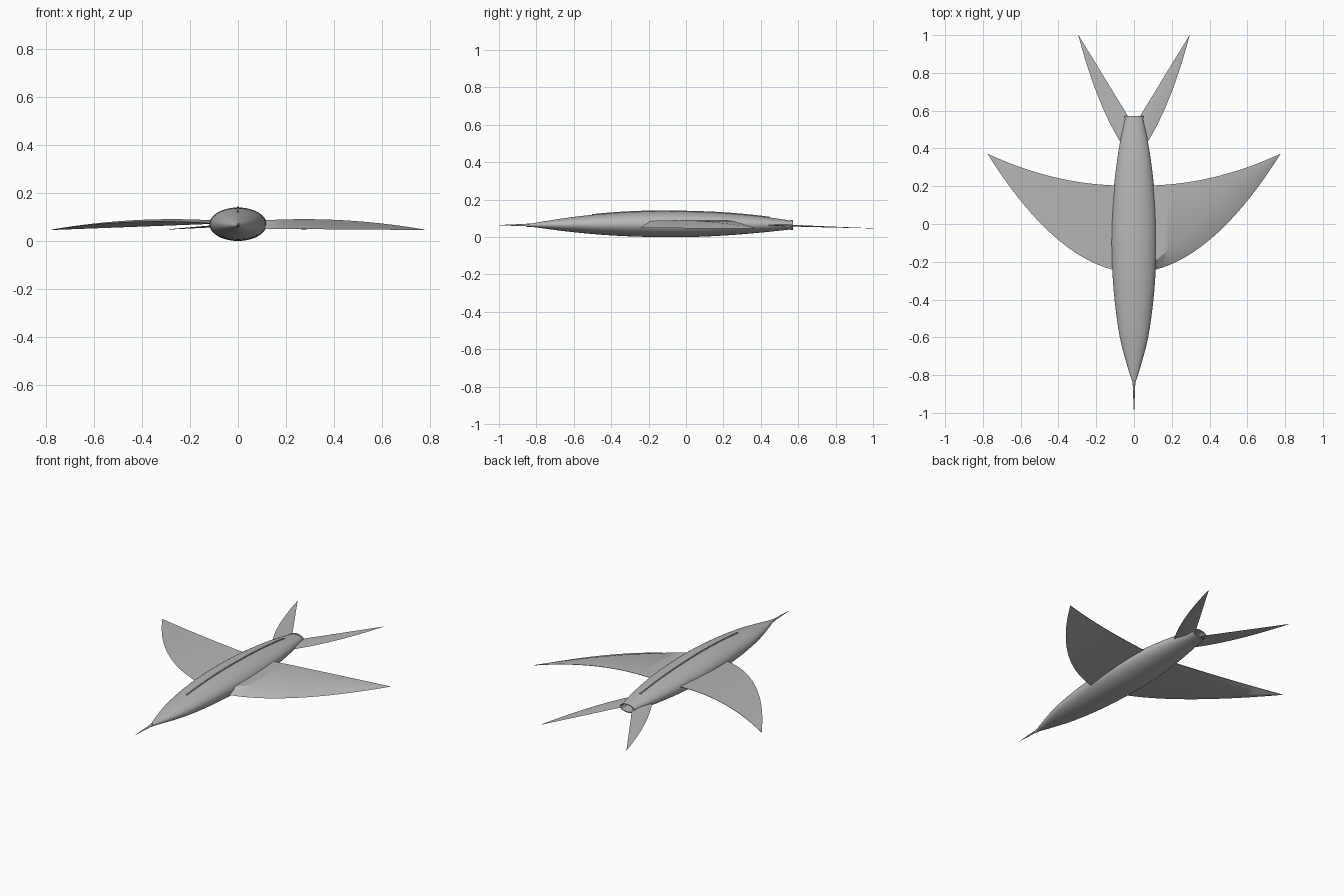
import bpy
import bmesh
import math

cube = bpy.data.objects.get("Cube")
if cube:
    bpy.data.objects.remove(cube)

GREY = 0.47
grey = bpy.data.materials.new("plain grey")
grey.use_nodes = True
grey.diffuse_color = (GREY, GREY, GREY, 1)
grey.node_tree.nodes["Principled BSDF"].inputs["Base Color"].default_value = (GREY, GREY, GREY, 1)


def loft(name, rings, angle=30):
    """Skin a series of closed cross-sections and cap both ends."""
    bm = bmesh.new()
    loops = [[bm.verts.new(p) for p in ring] for ring in rings]
    for a, b in zip(loops, loops[1:]):
        for i in range(len(a)):
            j = (i + 1) % len(a)
            bm.faces.new((a[i], a[j], b[j], b[i]))
    bm.faces.new(loops[0])
    bm.faces.new(loops[-1])
    bmesh.ops.remove_doubles(bm, verts=bm.verts, dist=0.00005)
    bmesh.ops.recalc_face_normals(bm, faces=bm.faces)
    mesh = bpy.data.meshes.new(name)
    bm.to_mesh(mesh)
    bm.free()
    mesh.materials.append(grey)
    obj = bpy.data.objects.new(name, mesh)
    bpy.context.collection.objects.link(obj)
    bpy.ops.object.select_all(action="DESELECT")
    obj.select_set(True)
    bpy.context.view_layer.objects.active = obj
    bpy.ops.object.shade_smooth_by_angle(angle=math.radians(angle))
    return obj


def ellipse(y, half_width, top, bottom, count=40):
    mid, rise = (top + bottom) / 2, (top - bottom) / 2
    turns = [2 * math.pi * i / count for i in range(count)]
    return [(half_width * math.cos(a), y, mid + rise * math.sin(a)) for a in turns]


def smooth_rows(rows, steps=4):
    """Catmull-Rom interpolation through profile rows."""
    out = []
    for k in range(len(rows) - 1):
        quad = [rows[max(k - 1, 0)], rows[k], rows[k + 1], rows[min(k + 2, len(rows) - 1)]]
        for s in range(steps):
            t = s / steps
            out.append([b + t * (c - a) / 2 + t * t * (a - 2.5 * b + 2 * c - d / 2)
                        + t ** 3 * (1.5 * (b - c) + (d - a) / 2) for a, b, c, d in zip(*quad)])
    return out + [list(rows[-1])]


def bezier(a, b, c, t):
    return (1 - t) ** 2 * a + 2 * t * (1 - t) * b + t * t * c


# Fuselage: y, half width, top, bottom; ends in a hollow nozzle
profile = smooth_rows([
    (-0.84, 0.007, 0.071, 0.057), (-0.76, 0.033, 0.084, 0.046),
    (-0.6, 0.075, 0.108, 0.026), (-0.4, 0.103, 0.128, 0.009),
    (-0.2, 0.117, 0.138, 0.001), (0.0, 0.118, 0.137, 0.0),
    (0.2, 0.106, 0.129, 0.008), (0.4, 0.08, 0.111, 0.024),
    (0.56, 0.047, 0.088, 0.041)])
nozzle = [(0.56, 0.05, 0.091, 0.038), (0.572, 0.049, 0.09, 0.039),
          (0.572, 0.043, 0.085, 0.044), (0.5, 0.041, 0.083, 0.046)]
loft("fuselage", [ellipse(*row) for row in profile + nozzle])

# Nose probe with a small collar
probe = [(-0.82, 0.009), (-0.85, 0.009), (-0.855, 0.006), (-0.9, 0.005), (-1.0, 0.0005)]
loft("nose_probe", [ellipse(y, r, 0.064 + r, 0.064 - r, 12) for y, r in probe])

# Thin ridge along the spine
spine = [row for row in profile if -0.51 < row[0] < 0.47]
loft("spine_ridge", [[(-0.004, y, top - 0.01), (0.004, y, top - 0.01),
                      (0.004, y, top + 0.004), (-0.004, y, top + 0.004)]
                     for y, _, top, _ in spine])


def wing_section(side, x, t):
    """Wedge section: trailing edge, upper front and lower front."""
    lead = bezier(-0.24, -0.15, 0.37, t)
    crease = -0.19 + 0.56 * t
    trail = bezier(0.205, 0.22, 0.372, t)
    crown = 0.086 + 0.035 * t - 0.074 * t * t
    if side > 0:
        upper, lower = (crease, crown), (lead, 0.05 - 0.005 * t)
    else:
        upper, lower = (lead, crown - 0.012 * (1 - t)), (crease, 0.07 - 0.025 * t)
    return [(side * x, trail, crown), (side * x, trail, crown - 0.002),
            (side * x, lower[0], lower[1]), (side * x, upper[0], upper[1])]


def tail_section(side, t):
    """Flat section running from the straight inner edge to the curved outer edge."""
    inner_x, inner_y = 0.025 + 0.269 * t, 0.56 + 0.44 * t
    outer_x, outer_y = bezier(0.07, 0.2, 0.295, t), bezier(0.43, 0.64, 1.0, t)
    z, half = 0.064 - 0.017 * t, 0.005 * (1 - t) + 0.0005
    mid_x, mid_y = (inner_x + outer_x) / 2, (inner_y + outer_y) / 2
    return [(side * inner_x, inner_y, z), (side * mid_x, mid_y, z + half),
            (side * outer_x, outer_y, z), (side * mid_x, mid_y, z - half)]


# Swept wings and tail blades on both sides
STEPS = 20
for side, label in ((1, "left"), (-1, "right")):
    sections = [wing_section(side, 0.05, 0)]
    sections += [wing_section(side, 0.12 + 0.655 * i / STEPS, i / STEPS) for i in range(STEPS + 1)]
    loft(label + "_wing", sections)
    loft(label + "_tail_blade", [tail_section(side, i / STEPS) for i in range(STEPS + 1)])
